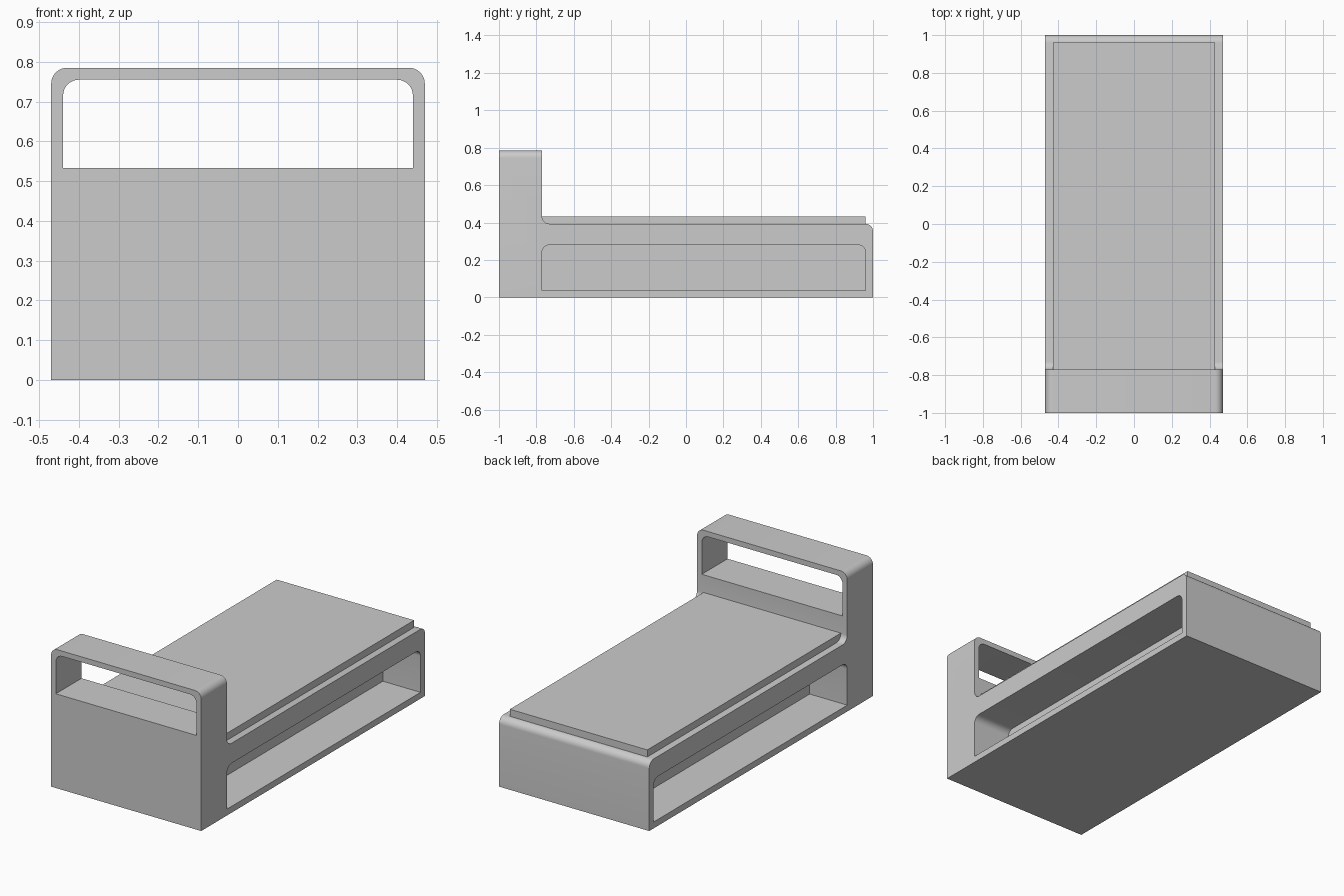
import bpy, bmesh
from math import pi, sin, cos
from mathutils import Vector

if "Cube" in bpy.data.objects:
    bpy.data.objects.remove(bpy.data.objects["Cube"])


def arc(cx, cz, r, a0, a1, n=8):
    """Points of an arc, angles in quarter turns."""
    return [(cx + r * cos((a0 + (a1 - a0) * i / n) * pi / 2),
             cz + r * sin((a0 + (a1 - a0) * i / n) * pi / 2)) for i in range(n + 1)]


def arch(u0, u1, z0, z1, r):
    """Rectangle with rounded top corners."""
    return ([(u0, z0), (u1, z0)] + arc(u1 - r, z1 - r, r, 0, 1)
            + arc(u0 + r, z1 - r, r, 1, 2))


def extrude(name, profile, axis, a, b):
    """Extrude a (u, z) profile along x or y from a to b."""
    bm = bmesh.new()
    place = (lambda u, z: (a, u, z)) if axis == 'x' else (lambda u, z: (u, a, z))
    face = bm.faces.new([bm.verts.new(place(u, z)) for u, z in profile])
    ext = bmesh.ops.extrude_face_region(bm, geom=[face], use_keep_orig=True)
    verts = [g for g in ext['geom'] if isinstance(g, bmesh.types.BMVert)]
    move = Vector((b - a, 0, 0)) if axis == 'x' else Vector((0, b - a, 0))
    bmesh.ops.translate(bm, verts=verts, vec=move)
    bmesh.ops.recalc_face_normals(bm, faces=bm.faces)
    mesh = bpy.data.meshes.new(name)
    bm.to_mesh(mesh)
    bm.free()
    ob = bpy.data.objects.new(name, mesh)
    bpy.context.collection.objects.link(ob)
    return ob


def activate(ob):
    bpy.ops.object.select_all(action='DESELECT')
    ob.select_set(True)
    bpy.context.view_layer.objects.active = ob


def boolean(ob, cutter, operation):
    activate(ob)
    mod = ob.modifiers.new("cut", 'BOOLEAN')
    mod.object, mod.operation, mod.solver = cutter, operation, 'EXACT'
    bpy.ops.object.modifier_apply(modifier=mod.name)
    bpy.data.objects.remove(cutter)


W, R = 0.47, 0.04          # half width, corner radius
HEAD_Y, DECK_Z, TOP_Z = -0.77, 0.393, 0.785

# Bed frame: side silhouette with headboard block and rounded foot end
side = ([(-1, 0), (1, 0)] + arc(1 - R, DECK_Z - R, R, 0, 1)
        + arc(HEAD_Y + R, DECK_Z + R, R, 3, 2) + [(HEAD_Y, 0.9), (-1, 0.9)])
frame = extrude("bed_frame", side, 'x', -0.6, 0.6)

# Trim to width and round the headboard's upper corners
boolean(frame, extrude("outline_cutter", arch(-W, W, -0.1, TOP_Z, R), 'y', -1.2, 1.2), 'INTERSECT')

# Open shelf through the headboard
boolean(frame, extrude("shelf_cutter", arch(-0.44, 0.44, 0.533, 0.755, R), 'y', -1.2, -0.5), 'DIFFERENCE')

# Storage recess on each long side, leaving a solid core
for s in (-1, 1):
    boolean(frame, extrude("recess_cutter", arch(HEAD_Y, 0.96, 0.036, 0.28, R),
                           'x', s * 0.235, s * 0.7), 'DIFFERENCE')
activate(frame)
bpy.ops.object.shade_smooth_by_angle(angle=0.6)

# Mattress slab
extrude("mattress", [(HEAD_Y, DECK_Z), (0.96, DECK_Z), (0.96, 0.433), (HEAD_Y, 0.433)],
        'x', -0.43, 0.43)
